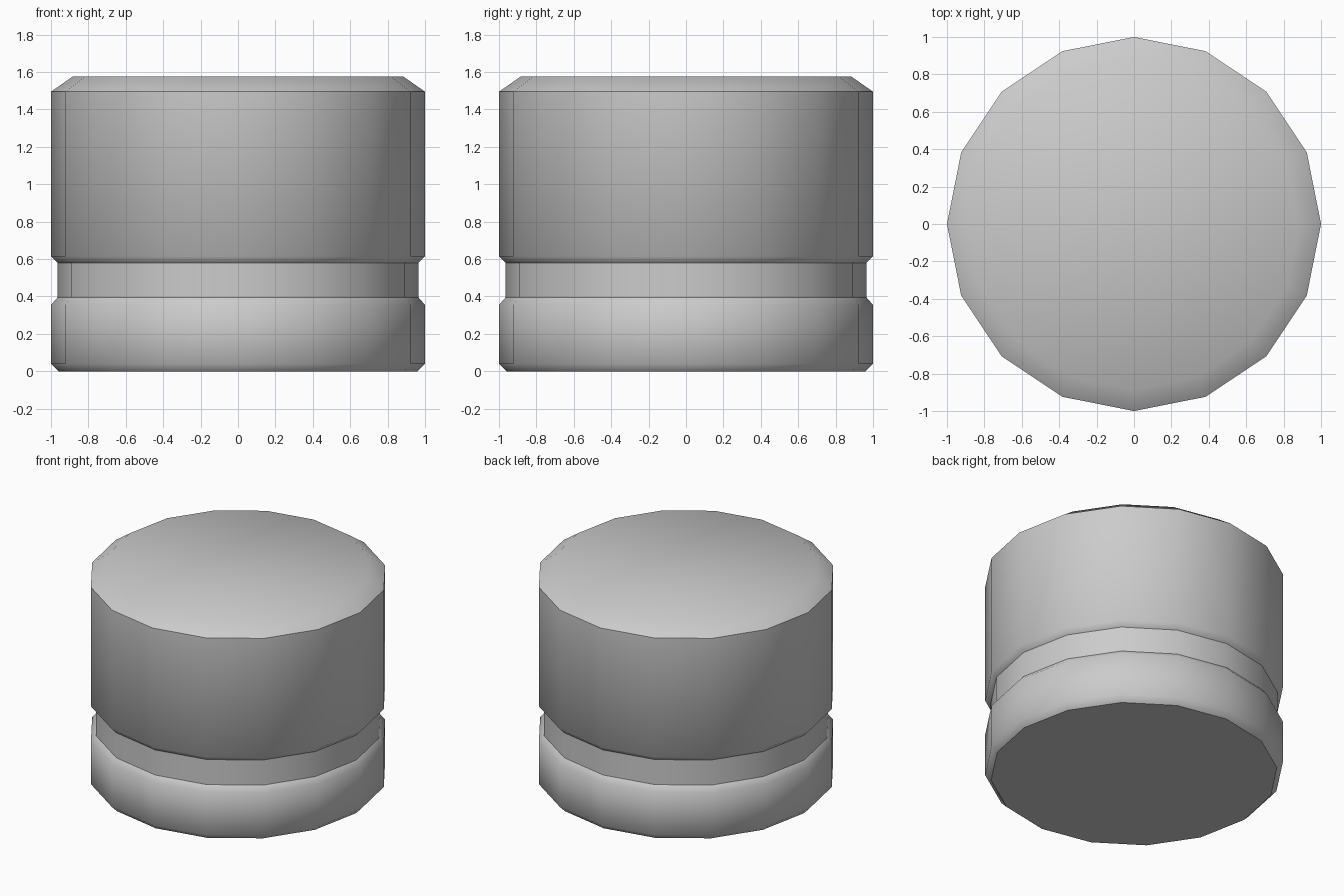
import bpy, bmesh, math

if "Cube" in bpy.data.objects:
    bpy.data.objects.remove(bpy.data.objects["Cube"])

SIDES = 16
# Profile rings from bottom to top: radius, height, sharp edge
PROFILE = [
    (0.96, 0.0, True), (1.0, 0.04, False), (1.0, 0.355, False),
    (0.965, 0.395, True), (0.965, 0.58, True),
    (1.0, 0.615, False), (1.0, 1.495, True), (0.885, 1.575, False),
]

bm = bmesh.new()

# Rings of the turned body
rings = []
for r, z, _ in PROFILE:
    rings.append([bm.verts.new((r * math.cos(2 * math.pi * i / SIDES),
                                r * math.sin(2 * math.pi * i / SIDES), z))
                  for i in range(SIDES)])

# Side walls
for low, high in zip(rings, rings[1:]):
    for i in range(SIDES):
        j = (i + 1) % SIDES
        bm.faces.new((low[i], low[j], high[j], high[i]))

# Bottom and top caps
bm.faces.new(rings[0][::-1])
bm.faces.new(rings[-1])

# Smooth shading, with sharp groove and rim edges
for f in bm.faces:
    f.smooth = True
for ring, (_, _, sharp) in zip(rings, PROFILE):
    for i in range(SIDES):
        bm.edges.get((ring[i], ring[(i + 1) % SIDES])).smooth = not sharp

mesh = bpy.data.meshes.new("grooved_cylinder")
bm.to_mesh(mesh)
bm.free()
body = bpy.data.objects.new("grooved_cylinder", mesh)
bpy.context.collection.objects.link(body)
